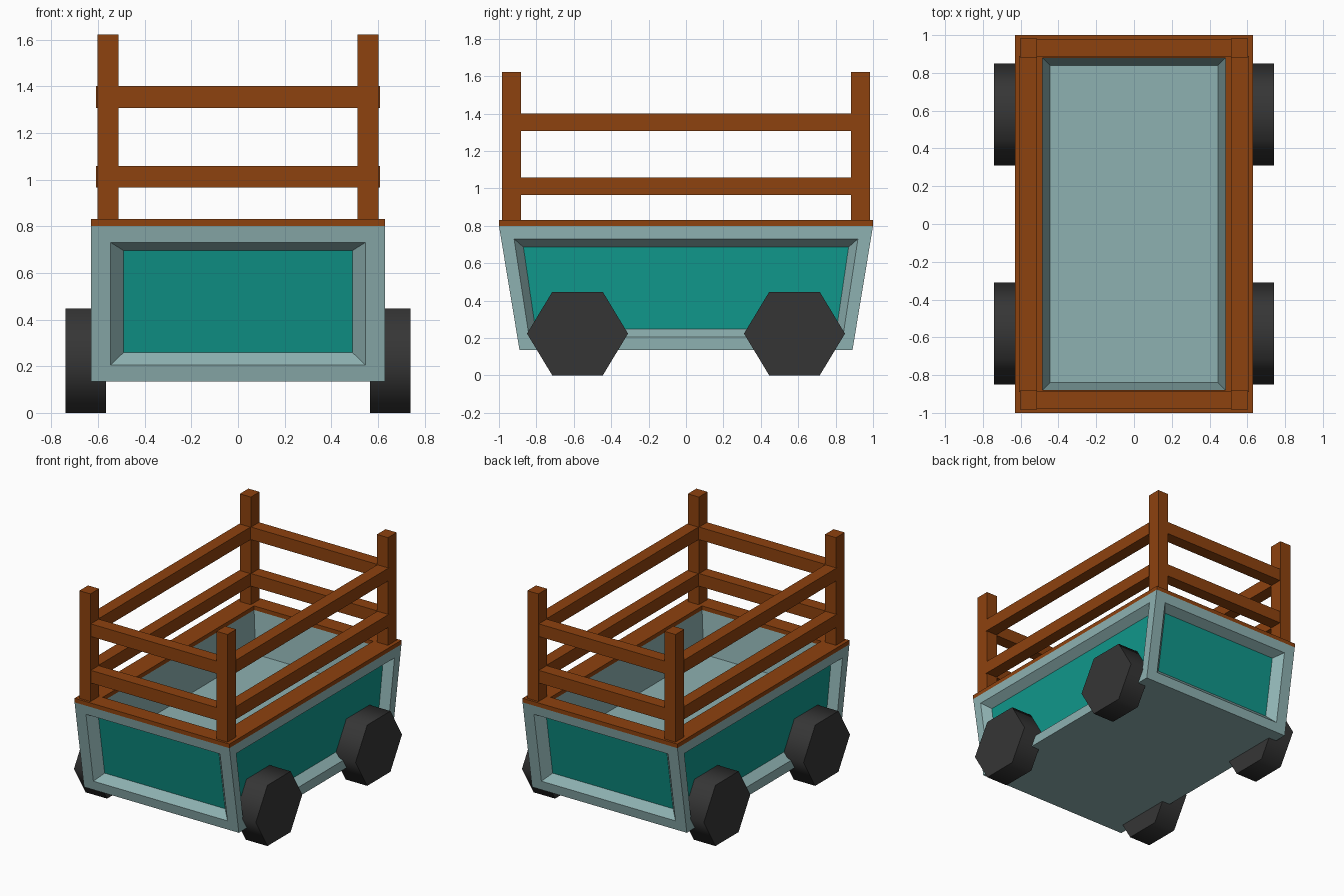
import bpy
import bmesh
import math
from mathutils import Vector

if "Cube" in bpy.data.objects:
    bpy.data.objects.remove(bpy.data.objects["Cube"])


def material(name, rgb):
    m = bpy.data.materials.new(name)
    m.use_nodes = True
    m.diffuse_color = (*rgb, 1)
    m.node_tree.nodes["Principled BSDF"].inputs["Base Color"].default_value = (*rgb, 1)
    return m


GREY = material("grey_frame", (0.27, 0.44, 0.44))
TEAL = material("teal_panel", (0.005, 0.31, 0.26))
WOOD = material("brown_wood", (0.268, 0.054, 0.0045))
RUBBER = material("dark_rubber", (0.036, 0.036, 0.036))


def make_object(name, bm, *mats):
    bmesh.ops.recalc_face_normals(bm, faces=bm.faces)
    mesh = bpy.data.meshes.new(name)
    bm.to_mesh(mesh)
    bm.free()
    ob = bpy.data.objects.new(name, mesh)
    bpy.context.collection.objects.link(ob)
    for m in mats:
        mesh.materials.append(m)
    return ob


def box(name, lo, hi, mat):
    lo, hi = Vector(lo), Vector(hi)
    bm = bmesh.new()
    bmesh.ops.create_cube(bm, size=1)
    for v in bm.verts:
        v.co = (lo + hi) / 2 + v.co * (hi - lo)
    return make_object(name, bm, mat)


def rect(bm, x, y, z):
    return [bm.verts.new((sx * x, sy * y, z))
            for sx, sy in ((-1, -1), (1, -1), (1, 1), (-1, 1))]


def bridge(bm, a, b):
    for i in range(4):
        j = (i + 1) % 4
        bm.faces.new((a[i], a[j], b[j], b[i]))


def recessed_wall(bm, quad, open_uv, panel_uv, depth):
    # quad runs bottom left, bottom right, top right, top left
    p = [v.co for v in quad]
    inward = -(p[1] - p[0]).cross(p[3] - p[0]).normalized()

    def ring(margin, push):
        mu, mv = margin
        verts = []
        for u, v in ((mu, mv), (1 - mu, mv), (1 - mu, 1 - mv), (mu, 1 - mv)):
            co = p[0].lerp(p[1], u).lerp(p[3].lerp(p[2], u), v)
            verts.append(bm.verts.new(co + inward * push))
        return verts

    opening, panel = ring(open_uv, 0), ring(panel_uv, depth)
    bridge(bm, quad, opening)
    bridge(bm, opening, panel)
    bm.faces.new(panel).material_index = 1


# Tapered cart body with a hollow tray and four recessed panels
bm = bmesh.new()
bottom = rect(bm, 0.63, 0.89, 0.135)
top = rect(bm, 0.63, 1.0, 0.80)
mouth = rect(bm, 0.485, 0.88, 0.80)
floor = rect(bm, 0.445, 0.84, 0.50)
bm.faces.new(bottom)
bridge(bm, top, mouth)
bridge(bm, mouth, floor)
bm.faces.new(floor)
for i in range(4):
    j = (i + 1) % 4
    end = i % 2 == 0
    recessed_wall(bm, (bottom[i], bottom[j], top[j], top[i]),
                  (0.067, 0.105) if end else (0.035, 0.105),
                  (0.111, 0.172) if end else (0.057, 0.172), 0.06)
make_object("cart_body", bm, GREY, TEAL)

# Wooden rim around the tray
bm = bmesh.new()
loops = [rect(bm, 0.63, 1.0, 0.80), rect(bm, 0.63, 1.0, 0.83),
         rect(bm, 0.485, 0.88, 0.83), rect(bm, 0.485, 0.88, 0.80)]
for k in range(4):
    bridge(bm, loops[k], loops[(k + 1) % 4])
make_object("wooden_rim", bm, WOOD)


def span(s, a, b):
    return sorted((s * a, s * b))


# Corner posts and wheels
for sx, side in ((1, "left"), (-1, "right")):
    for sy, end in ((-1, "front"), (1, "back")):
        x0, x1 = span(sx, 0.513, 0.603)
        y0, y1 = span(sy, 0.882, 0.983)
        box(f"{end}_{side}_post", (x0, y0, 0.825), (x1, y1, 1.622), WOOD)

        bm = bmesh.new()
        bmesh.ops.create_cone(bm, cap_ends=True, segments=6,
                              radius1=0.27, radius2=0.27, depth=0.175)
        for v in bm.verts:
            a = round(math.atan2(v.co.y, v.co.x) / math.radians(30))
            # put corners on the y axis so the wheel rests on a flat
            ang = math.radians(30 * (a if a % 2 == 0 else a + 1))
            v.co = (sx * 0.6525 + v.co.z,
                    sy * 0.58 + 0.27 * math.cos(ang),
                    0.2235 + 0.258 * math.sin(ang))
        wheel = make_object(f"{end}_{side}_wheel", bm, RUBBER)
        bpy.ops.object.select_all(action="DESELECT")
        wheel.select_set(True)
        bpy.context.view_layer.objects.active = wheel
        bpy.ops.object.shade_smooth_by_angle(angle=math.radians(65))

# Fence rails between the posts
for level, z in (("lower", 0.965), ("upper", 1.307)):
    for s, side, end in ((1, "left", "back"), (-1, "right", "front")):
        x0, x1 = span(s, 0.517, 0.608)
        box(f"{level}_{side}_rail", (x0, -0.89, z), (x1, 0.89, z + 0.093), WOOD)
        y0, y1 = span(s, 0.886, 0.978)
        box(f"{level}_{end}_rail", (-0.52, y0, z), (0.52, y1, z + 0.093), WOOD)
